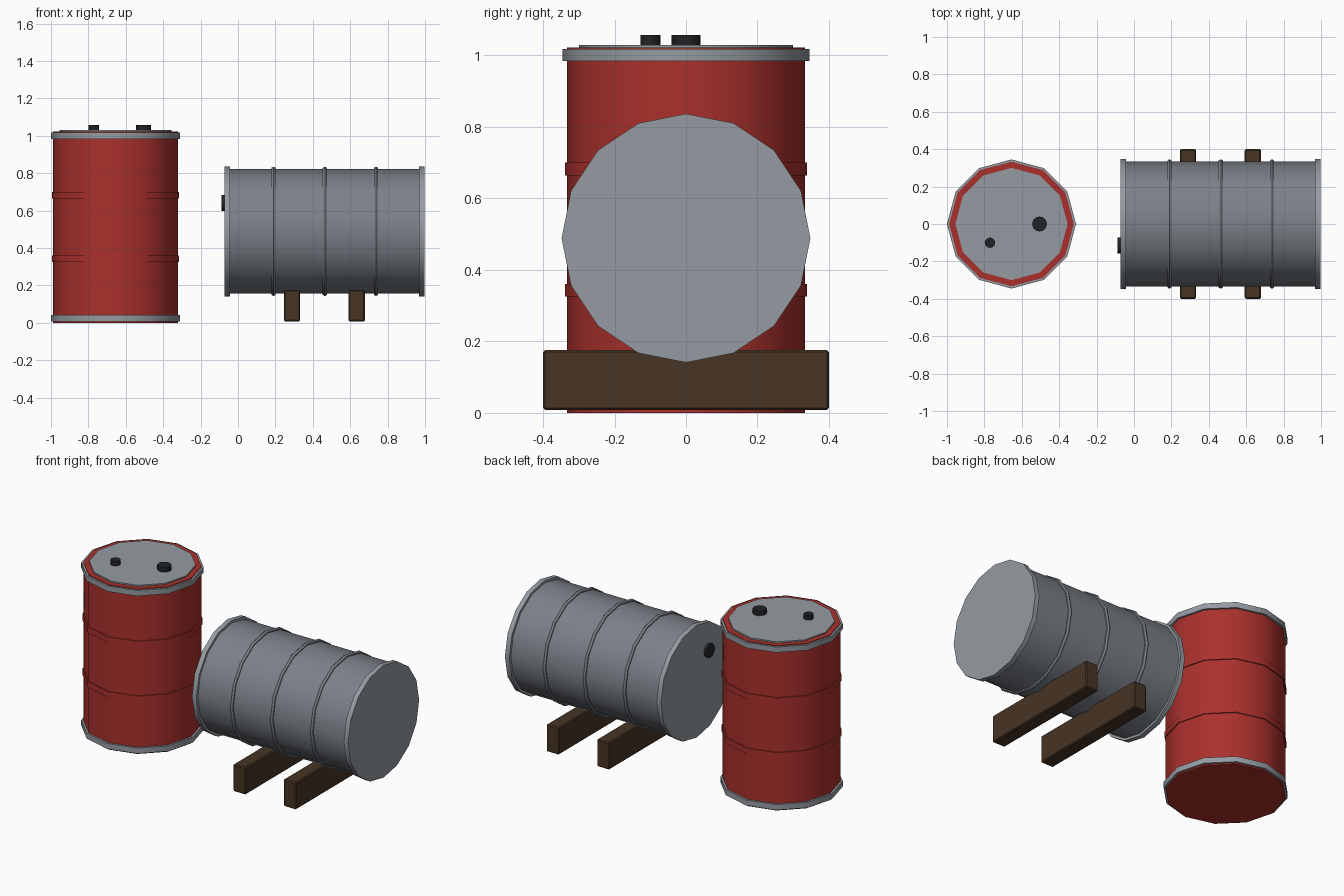
import bpy, math

if "Cube" in bpy.data.objects:
    bpy.data.objects.remove(bpy.data.objects["Cube"])


def material(name, color):
    m = bpy.data.materials.new(name)
    m.diffuse_color = color
    m.use_nodes = True
    m.node_tree.nodes["Principled BSDF"].inputs["Base Color"].default_value = m.diffuse_color
    return m


RED = material("red_paint", (0.40, 0.03, 0.025, 1))
BROWN = material("dark_wood", (0.065, 0.035, 0.018, 1))
BLACK = material("black_plastic", (0.015, 0.016, 0.018, 1))
GREY = material("steel", (0.30, 0.33, 0.36, 1))
SLATE = material("grey_paint", (0.20, 0.22, 0.25, 1))


def finish(name, mat, bevel=0):
    o = bpy.context.object
    o.name = name
    o.data.materials.append(mat)
    if bevel:
        b = o.modifiers.new("bevel", "BEVEL")
        b.width, b.segments = bevel, 1
        b.limit_method, b.angle_limit = "ANGLE", math.radians(50)
    else:
        bpy.ops.object.shade_smooth_by_angle(angle=math.radians(40))
    return o


def disc(name, start, end, radius, sides, mat, axis="z", u=0, v=0):
    """Cylinder from start to end along z (at x=u, y=v) or along x (at y=u, z=v)."""
    mid = (start + end) / 2
    loc = (u, v, mid) if axis == "z" else (mid, u, v)
    rot = (0, 0, 0) if axis == "z" else (0, math.pi / 2, 0)
    bpy.ops.mesh.primitive_cylinder_add(vertices=sides, radius=radius, depth=end - start,
                                        location=loc, rotation=rot)
    return finish(name, mat)


# Upright red drum
UX = -0.655
disc("upright_body", 0, 1.022, 0.333, 12, RED, u=UX)
for i, z in enumerate((0.343, 0.682)):
    disc(f"upright_rib_{i}", z - 0.018, z + 0.018, 0.339, 12, RED, u=UX)
for name, z in (("bottom", 0.008), ("top", 0.984)):
    disc(f"upright_{name}_rim", z, z + 0.034, 0.345, 12, GREY, u=UX)
disc("upright_lid", 1.01, 1.03, 0.30, 12, GREY, u=UX)
disc("large_bung", 1.02, 1.058, 0.04, 12, BLACK, u=-0.505)
disc("small_bung", 1.02, 1.058, 0.028, 12, BLACK, u=-0.77, v=-0.1)

# Lying grey drum
LZ = 0.489
disc("lying_body", -0.06, 0.99, 0.333, 16, SLATE, "x", 0, LZ)
for name, x in (("left", -0.072), ("right", 0.968)):
    disc(f"lying_{name}_rim", x, x + 0.03, 0.348, 16, GREY, "x", 0, LZ)
for i, x in enumerate((0.19, 0.464, 0.738)):
    bpy.ops.mesh.primitive_torus_add(major_segments=16, minor_segments=6, major_radius=0.333,
                                     minor_radius=0.013, location=(x, 0, LZ),
                                     rotation=(0, math.pi / 2, 0))
    finish(f"lying_rib_{i}", SLATE)
disc("lying_bung", -0.088, -0.06, 0.043, 12, BLACK, "x", -0.115, 0.64)

# Wooden support beams
for i, x in enumerate((0.289, 0.635)):
    bpy.ops.mesh.primitive_cube_add(size=1, location=(x, 0, 0.092))
    bpy.context.object.scale = (0.086, 0.8, 0.168)
    bpy.ops.object.transform_apply(location=False, rotation=False, scale=True)
    finish(f"support_beam_{i}", BROWN, bevel=0.006)
